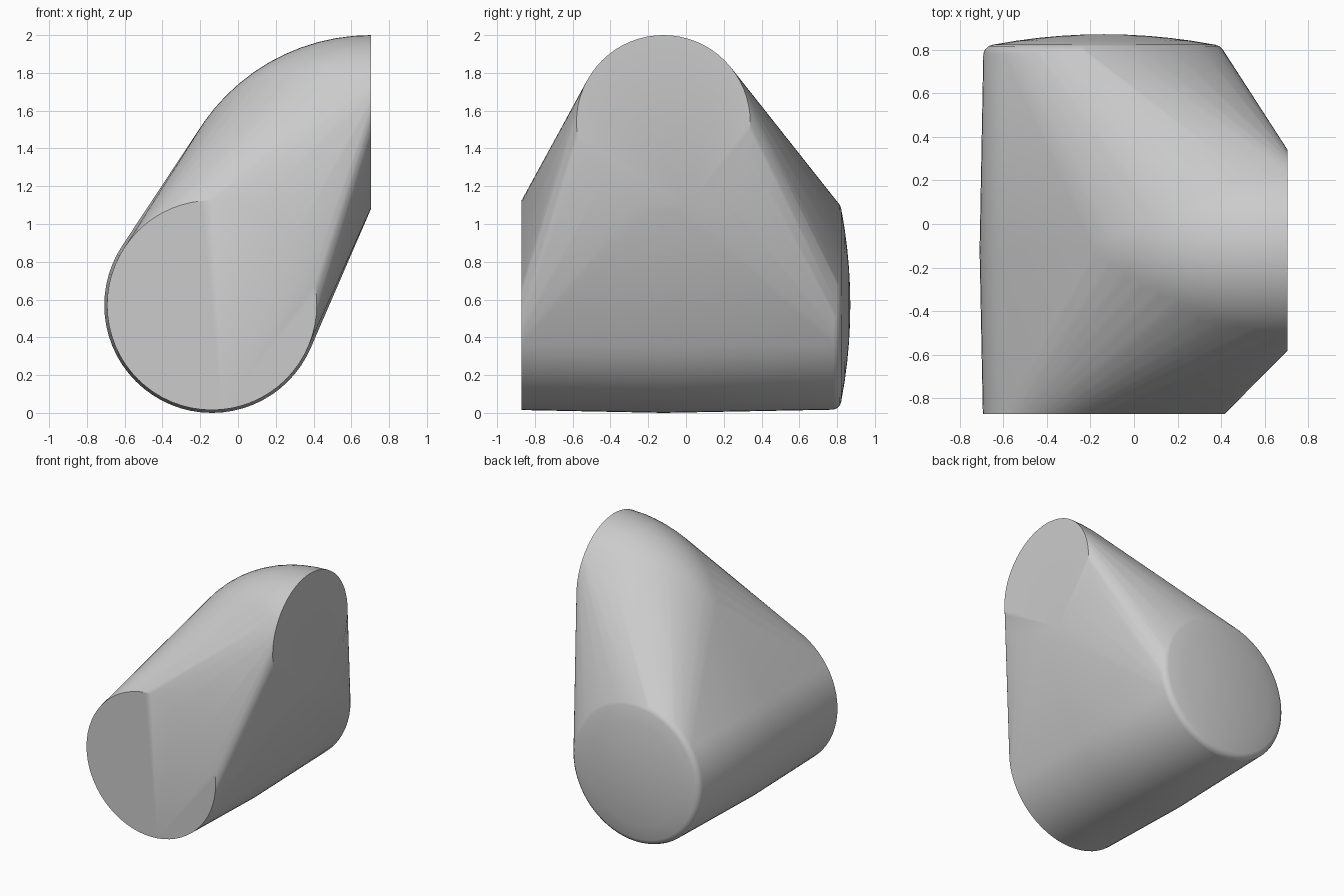
import bpy
import bmesh
from math import sin, cos, pi, radians
from mathutils import Vector

cube = bpy.data.objects.get("Cube")
if cube:
    bpy.data.objects.remove(cube, do_unlink=True)

grey = bpy.data.materials.new("light grey")
grey.use_nodes = True
colour = (0.6, 0.6, 0.6, 1)
grey.diffuse_color = colour
grey.node_tree.nodes["Principled BSDF"].inputs["Base Color"].default_value = colour

SIDES = 64
bm = bmesh.new()


def ring(centre, u, v, radius):
    """Circle of points spanned by the unit directions u and v."""
    for i in range(SIDES):
        a = 2 * pi * i / SIDES
        bm.verts.new(centre + radius * (cos(a) * u + sin(a) * v))


X, Y, Z = Vector((1, 0, 0)), Vector((0, 1, 0)), Vector((0, 0, 1))

# Main barrel along y: flat front, slight belly, rounded rim and domed back
barrel = [(-0.87, 0.555), (-0.12, 0.57), (0.78, 0.553), (0.8, 0.545),
          (0.815, 0.53), (0.822, 0.51)]
barrel += [(0.87 - 0.048 * (r / 0.51) ** 2, r) for r in (0.4, 0.3, 0.2, 0.1)]
for y, r in barrel:
    ring(Vector((-0.138, y, 0.57)), X, Z, r)
bm.verts.new((-0.138, 0.87, 0.57))

# Elbow turning from the side opening down into the barrel
pivot = Vector((0.704, -0.12, 0.92))
for step in range(13):
    a = radians(90 + 5 * step)
    out = cos(a) * X + sin(a) * Z
    ring(pivot + 0.62 * out, out, Y, 0.46)

# One taut convex skin over barrel and elbow
hull = bmesh.ops.convex_hull(bm, input=bm.verts)
inside = {g for g in hull["geom_interior"] + hull["geom_unused"]
          if isinstance(g, bmesh.types.BMVert)}
bmesh.ops.delete(bm, geom=list(inside), context="VERTS")
bmesh.ops.recalc_face_normals(bm, faces=bm.faces)

mesh = bpy.data.meshes.new("elbow_body")
bm.to_mesh(mesh)
bm.free()
mesh.materials.append(grey)
body = bpy.data.objects.new("elbow_body", mesh)
bpy.context.collection.objects.link(body)
bpy.ops.object.select_all(action="DESELECT")
body.select_set(True)
bpy.context.view_layer.objects.active = body
bpy.ops.object.shade_smooth_by_angle(angle=radians(30))
